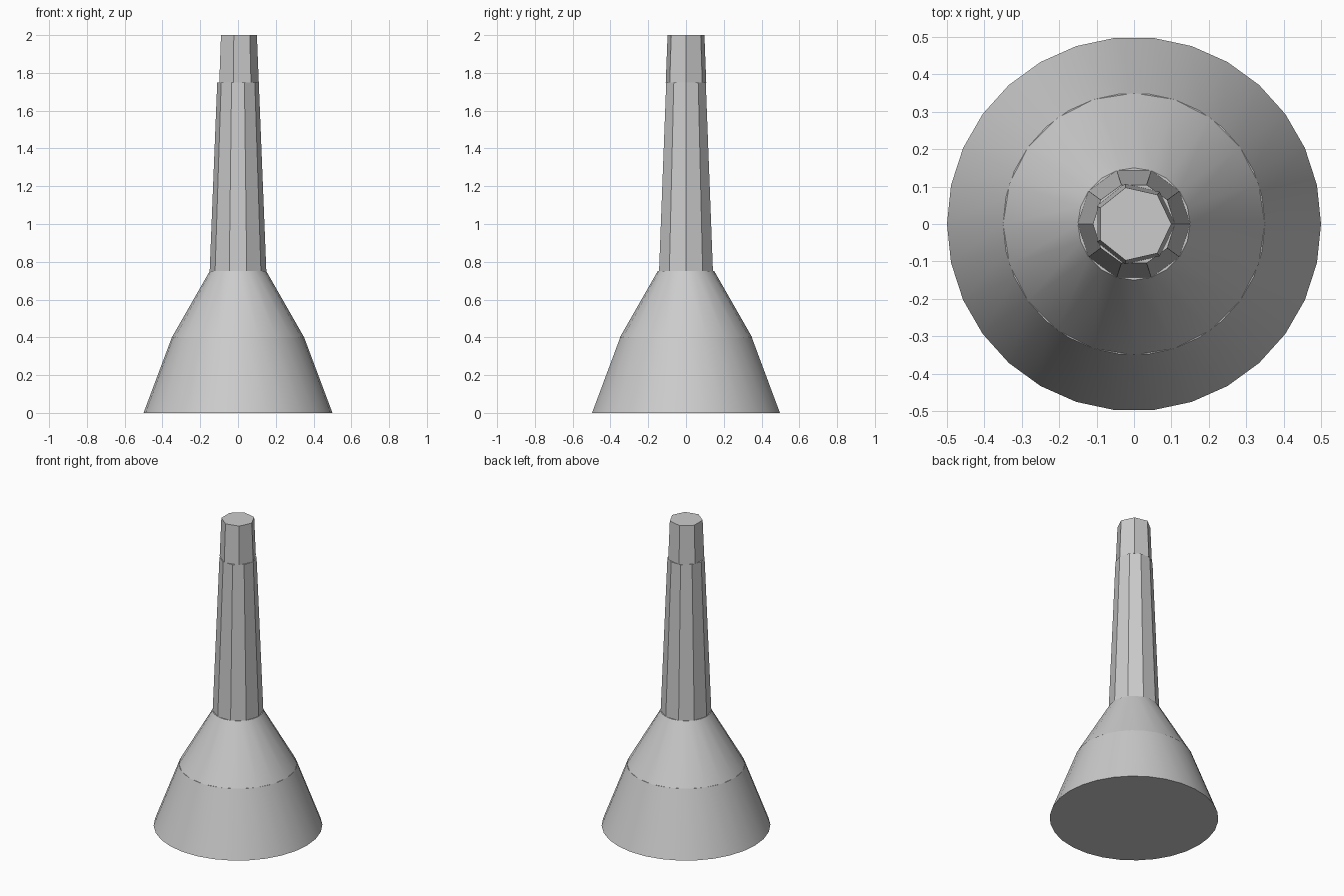
import bpy
import math

cube = bpy.data.objects.get("Cube")
if cube:
    bpy.data.objects.remove(cube, do_unlink=True)

grey = bpy.data.materials.new("plain grey")
grey.use_nodes = True
colour = (0.6, 0.6, 0.6, 1.0)
grey.diffuse_color = colour
grey.node_tree.nodes["Principled BSDF"].inputs["Base Color"].default_value = colour


def frustum(name, sides, bottom, top, z0, z1):
    """Capped tapered section with a corner on the +x axis."""
    bpy.ops.mesh.primitive_cone_add(
        vertices=sides, radius1=bottom, radius2=top, depth=z1 - z0,
        location=(0, 0, (z0 + z1) / 2), rotation=(0, 0, -math.pi / 2))
    obj = bpy.context.object
    obj.name = name
    bpy.ops.object.transform_apply(location=True, rotation=True, scale=True)
    obj.data.materials.append(grey)
    bpy.ops.object.shade_smooth_by_angle(angle=math.radians(30))


# Stacked sections, each with fewer sides than the one below
frustum("flared_base", 30, 0.5, 0.35, 0, 0.4)
frustum("shoulder", 20, 0.35, 0.15, 0.4, 0.75)
frustum("shaft", 10, 0.15, 0.11, 0.75, 1.75)
frustum("tip", 7, 0.11, 0.1, 1.75, 2)
